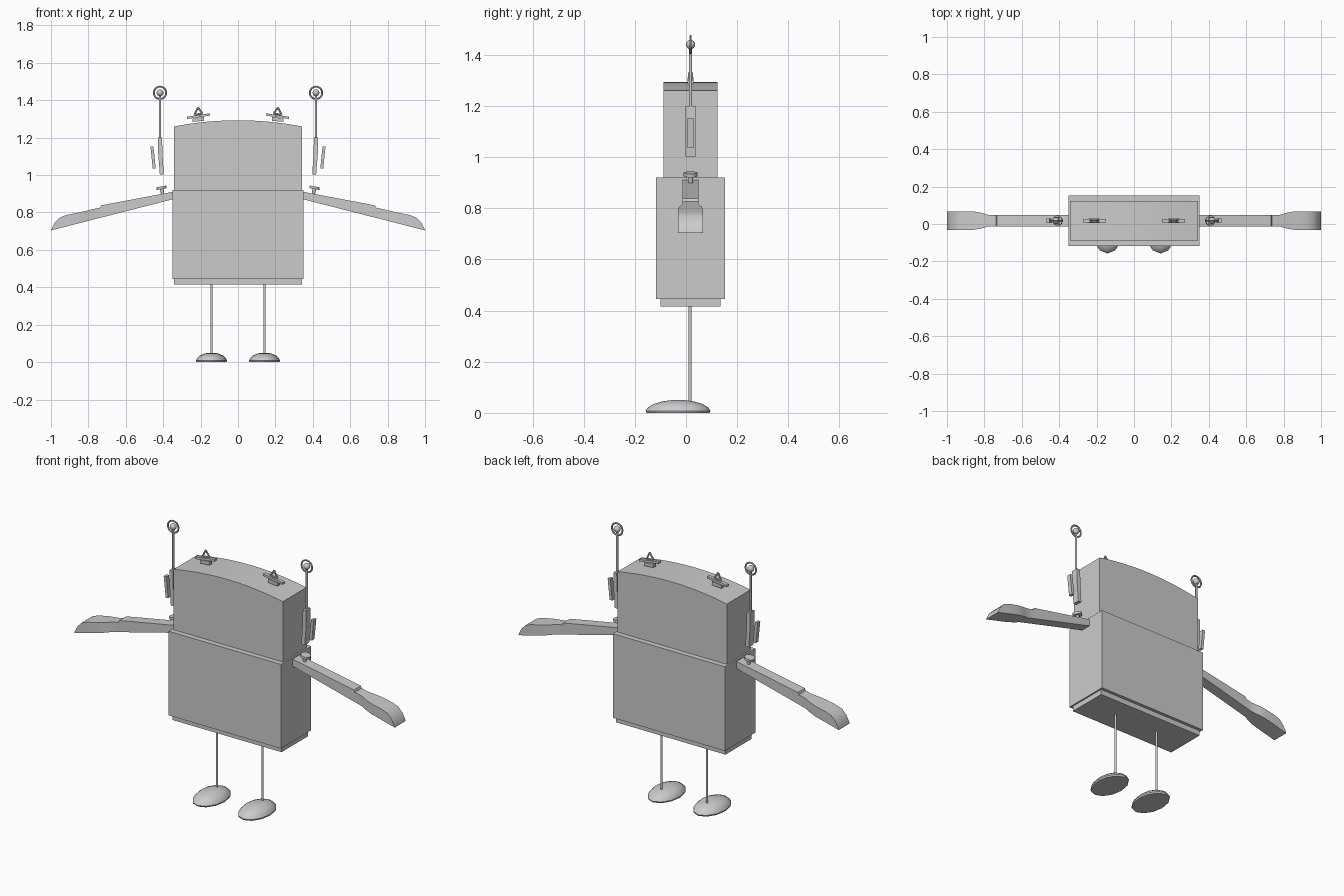
import bpy, bmesh, math
from mathutils import Matrix, Vector

if "Cube" in bpy.data.objects:
    bpy.data.objects.remove(bpy.data.objects["Cube"])

CY = 0.018  # depth centre of the figure
grey = bpy.data.materials.new("plain grey")
grey.diffuse_color = (0.6, 0.6, 0.6, 1)
grey.use_nodes = True
grey.node_tree.nodes["Principled BSDF"].inputs["Base Color"].default_value = grey.diffuse_color


def finish(name, bm, smooth=False):
    bmesh.ops.recalc_face_normals(bm, faces=bm.faces[:])
    me = bpy.data.meshes.new(name)
    bm.to_mesh(me)
    bm.free()
    me.materials.append(grey)
    ob = bpy.data.objects.new(name, me)
    bpy.context.collection.objects.link(ob)
    if smooth:
        bpy.context.view_layer.objects.active = ob
        ob.select_set(True)
        bpy.ops.object.shade_smooth_by_angle(angle=math.radians(40))
        ob.select_set(False)
    return ob


def prism(name, pts, y0, y1):
    """Extrude an x-z profile from y0 to y1."""
    bm = bmesh.new()
    f = bm.faces.new([bm.verts.new((x, y0, z)) for x, z in pts])
    r = bmesh.ops.extrude_face_region(bm, geom=[f])
    vs = [v for v in r["geom"] if isinstance(v, bmesh.types.BMVert)]
    bmesh.ops.translate(bm, verts=vs, vec=(0, y1 - y0, 0))
    return finish(name, bm)


def box(name, x0, x1, y0, y1, z0, z1):
    return prism(name, [(x0, z0), (x1, z0), (x1, z1), (x0, z1)], y0, y1)


def rod(name, a, b, r, n=10):
    a, b = Vector(a), Vector(b)
    bm = bmesh.new()
    m = Matrix.Translation((a + b) / 2) @ (b - a).to_track_quat('Z', 'Y').to_matrix().to_4x4()
    bmesh.ops.create_cone(bm, cap_ends=True, segments=n, radius1=r, radius2=r,
                          depth=(b - a).length, matrix=m)
    return finish(name, bm, True)


def arm(name, s):
    """Loft rectangular sections: x, top z, half width."""
    secs = [(.34, .912, .031), (.733, .838, .031), (.738, .826, .031), (.78, .817, .031),
            (.82, .807, .043), (.857, .799, .049), (.92, .786, .049), (.955, .772, .049),
            (.98, .746, .049), (1.0, .707, .049)]
    bm = bmesh.new()
    prev = None
    for x, zt, w in secs:
        zb = .869 - (x - .355) * .2555
        ring = [bm.verts.new((s * x, CY + y, z))
                for y, z in ((-w, zb), (w, zb), (w, zt), (-w, zt))]
        if prev:
            for i in range(4):
                j = (i + 1) % 4
                bm.faces.new((prev[i], prev[j], ring[j], ring[i]))
        else:
            bm.faces.new(ring)
        prev = ring
    bm.faces.new(prev)
    finish(name, bm, True)


def foot(name, x):
    """Half ellipsoid with a short upright rim."""
    bm = bmesh.new()
    rings = [(0, .97), (.008, 1.0), (.022, .92), (.035, .75), (.045, .48), (.05, .2)]
    prev = None
    for z, k in rings:
        ring = [bm.verts.new((x + .083 * k * math.cos(a), -.031 + .127 * k * math.sin(a), z))
                for a in (i * math.tau / 12 for i in range(12))]
        if prev:
            for i in range(12):
                j = (i + 1) % 12
                bm.faces.new((prev[i], prev[j], ring[j], ring[i]))
        else:
            bm.faces.new(ring)
        prev = ring
    bm.faces.new(prev)
    finish(name, bm, True)


# Body, lower base and arched head
box("body", -.35, .35, -.118, .153, .445, .92)
box("body_base", -.341, .341, -.099, .135, .415, .445)
arc = [(.341 * t, 1.293 - .033 * t * t) for t in (1 - i / 8 for i in range(17))]
head = prism("head", [(-.341, .92), (.341, .92)] + arc, -.088, .123)
bpy.context.view_layer.objects.active = head
head.select_set(True)
bpy.ops.object.shade_smooth_by_angle(angle=math.radians(30))
head.select_set(False)

for s, side in ((-1, "left"), (1, "right")):
    # Legs and feet
    rod(side + "_leg", (s * .142, .016, .035), (s * .142, .016, .42), .006)
    foot(side + "_foot", s * .142)

    # Arm with a shoulder knob tilted along it
    arm(side + "_arm", s)
    up = Vector((s * .19, 0, .98)).normalized()
    base = Vector((s * .402, CY, .895))
    rod(side + "_knob_stem", base, base + up * .034, .009)
    rod(side + "_knob_cap", base + up * .031, base + up * .045, .027, 12)

    # Ear block and floating outer plate
    prism(side + "_ear", [(s * x, z) for x, z in
          ((.397, 1.003), (.418, 1.003), (.427, 1.12), (.427, 1.2), (.406, 1.2), (.404, 1.12))],
          -.002, .038)
    prism(side + "_ear_plate", [(s * x, z) for x, z in
          ((.44, 1.035), (.456, 1.035), (.468, 1.153), (.452, 1.153))], .006, .03)

    # Antenna with ball and ring
    rod(side + "_antenna", (s * .417, CY, 1.19), (s * .417, CY, 1.43), .006)
    bm = bmesh.new()
    bmesh.ops.create_uvsphere(bm, u_segments=12, v_segments=8, radius=.018,
                              matrix=Matrix.Translation((s * .417, CY, 1.44)))
    finish(side + "_antenna_ball", bm, True)
    bpy.ops.mesh.primitive_torus_add(major_segments=24, minor_segments=6, major_radius=.033,
                                     minor_radius=.005, location=(s * .417, CY, 1.44),
                                     rotation=(math.pi / 2, 0, 0))
    ring = bpy.context.object
    ring.name = side + "_antenna_ring"
    ring.data.materials.append(grey)
    bpy.ops.object.shade_smooth_by_angle(angle=math.radians(50))
    ring.select_set(False)

    # Roof bracket: foot, tilted plate and open triangle
    prism(side + "_bracket_foot", [(s * x, z) for x, z in
          ((.242, 1.285), (.182, 1.29), (.182, 1.311), (.242, 1.303))], .006, .03)
    prism(side + "_bracket_plate", [(s * x, z) for x, z in
          ((.273, 1.3), (.151, 1.318), (.151, 1.33), (.273, 1.312))], .008, .028)
    tri = [Vector((s * x, CY, z)) for x, z in ((.233, 1.323), (.19, 1.329), (.214, 1.362))]
    for i in range(3):
        rod(f"{side}_bracket_bar_{i + 1}", tri[i], tri[(i + 1) % 3], .005, 6)
